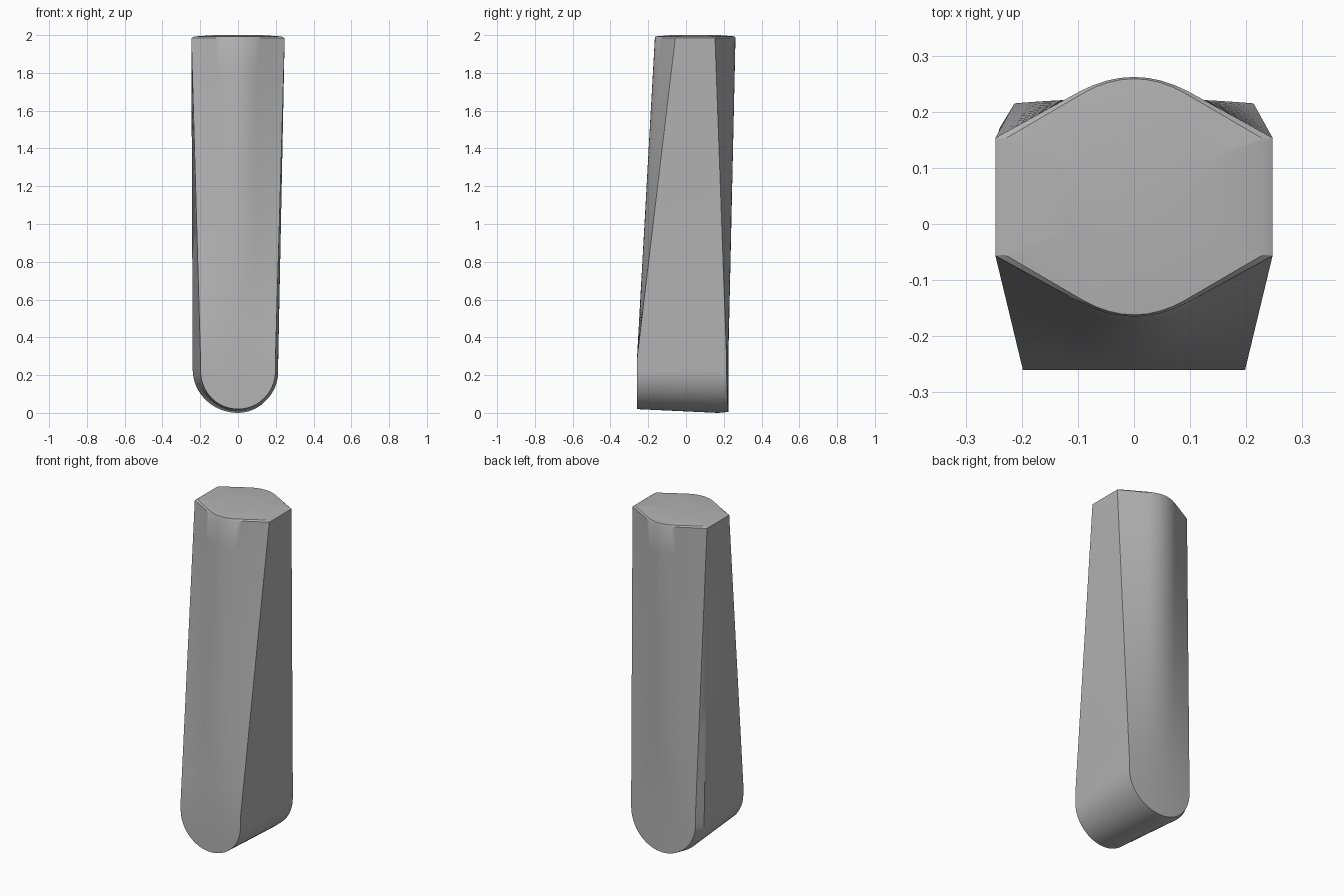
import bpy, bmesh, math

cube = bpy.data.objects.get("Cube")
if cube:
    bpy.data.objects.remove(cube, do_unlink=True)

RIM_Z = 1.985      # where the sides meet the cap
KNEE_Z = 0.28      # below this the section stays constant
COLS, ROWS = 32, 10
MID_Y = 0.05


def lerp(a, b, t):
    return a + (b - a) * t


def crown(x):
    """Rounded ridge in the middle, straight flanks outside it."""
    x = abs(x)
    return 2.75 * x * x if x < 0.1 else 0.0275 + 0.551 * (x - 0.1)


def layer(bm, right, left, low_y, top_y, radius, base):
    """Columns of vertices for one upright layer with a round bottom."""
    columns = []
    for i in range(COLS + 1):
        u = -math.cos(math.pi * i / COLS)
        bottom = base + radius * (1 - math.sqrt(max(0, 1 - u * u)))
        half = right if u < 0 else left
        heights = [bottom] + [lerp(KNEE_Z, RIM_Z, r / ROWS) for r in range(ROWS + 1)]
        column = []
        for z in heights:
            t = max(0, (z - KNEE_Z) / (RIM_Z - KNEE_Z))
            x = u * lerp(half, 0.247, t)
            y = lerp(low_y(u), top_y(u * 0.247), t)
            column.append(bm.verts.new((x, y, z)))
        columns.append(column)
    return columns


def border(columns):
    """U-shaped outline: down the right edge, round the bottom, up the left."""
    return columns[0][::-1] + [c[0] for c in columns[1:-1]] + columns[-1]


def skin(bm, a, b):
    for i in range(len(a) - 1):
        bm.faces.new((a[i], a[i + 1], b[i + 1], b[i]))


bm = bmesh.new()

# Front panel, widest section and back panel
front = layer(bm, 0.198, 0.198, lambda u: -0.26, lambda x: -0.165 + crown(x), 0.2, 0.02)
back = layer(bm, 0.213, 0.213, lambda u: 0.224 - 0.009 * u * u,
             lambda x: 0.262 - crown(x), 0.215, 0.005)
middle = layer(bm, 0.24, 0.212, lambda u: 0.17, lambda x: 0.135, 0.23, 0.0)
for panel in (front, back):
    for a, b in zip(panel, panel[1:]):
        skin(bm, a, b)

# Sides and rounded underside
skin(bm, border(front), border(middle))
skin(bm, border(middle), border(back))

# Slightly domed cap with a narrow chamfer
ring = ([c[-1] for c in front] + [middle[-1][-1]]
        + [c[-1] for c in reversed(back)] + [middle[0][-1]])
rim = [v.co.copy() for v in ring]
for sx, sy, z in ((0.93, 0.985, 1.993), (0.5, 0.6, 2.0)):
    inner = [bm.verts.new((p.x * sx, MID_Y + (p.y - MID_Y) * sy, z)) for p in rim]
    skin(bm, ring + ring[:1], inner + inner[:1])
    ring = inner
bm.faces.new(ring)

# Remove the inner columns of the middle layer, which carry no faces
bmesh.ops.delete(bm, geom=[v for v in bm.verts if not v.link_faces], context='VERTS')
bmesh.ops.recalc_face_normals(bm, faces=bm.faces)

mesh = bpy.data.meshes.new("tapered_bar")
bm.to_mesh(mesh)
bm.free()
bar = bpy.data.objects.new("tapered_bar", mesh)
bpy.context.collection.objects.link(bar)

# Plain grey material
grey = bpy.data.materials.new("plain_grey")
grey.use_nodes = True
colour = (0.45, 0.45, 0.45, 1)
grey.diffuse_color = colour
grey.node_tree.nodes["Principled BSDF"].inputs["Base Color"].default_value = colour
mesh.materials.append(grey)

bpy.ops.object.select_all(action='DESELECT')
bar.select_set(True)
bpy.context.view_layer.objects.active = bar
bpy.ops.object.shade_smooth_by_angle(angle=math.radians(30))
